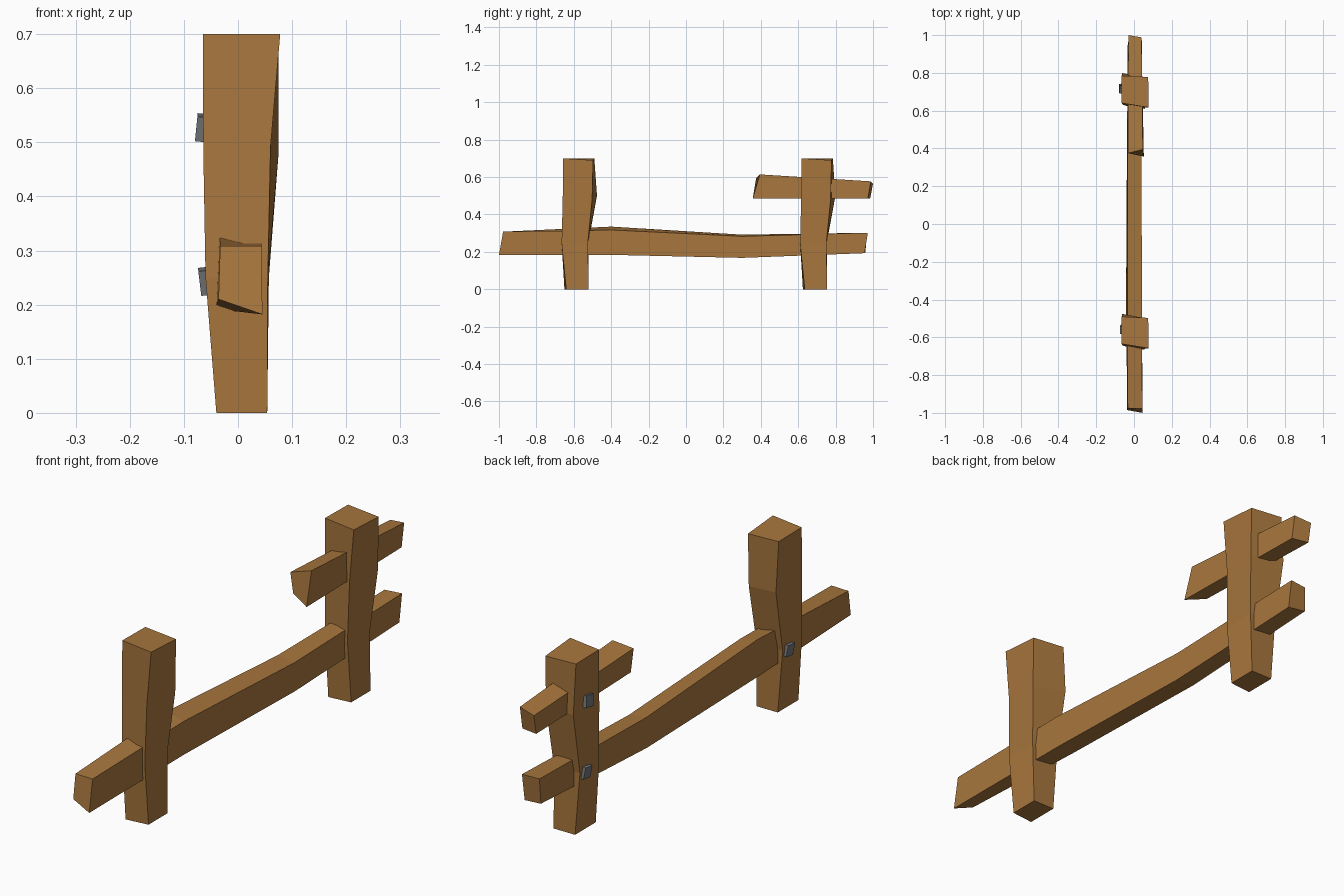
import bpy, bmesh
from mathutils import Matrix, Vector

if "Cube" in bpy.data.objects:
    bpy.data.objects.remove(bpy.data.objects["Cube"])


def material(name, rgb):
    m = bpy.data.materials.new(name)
    m.diffuse_color = (*rgb, 1)
    m.use_nodes = True
    m.node_tree.nodes["Principled BSDF"].inputs["Base Color"].default_value = m.diffuse_color
    return m


wood = material("brown wood", (0.39, 0.182, 0.047))
iron = material("grey iron", (0.17, 0.178, 0.19))


def finish(name, bm, mat):
    bmesh.ops.recalc_face_normals(bm, faces=bm.faces)
    me = bpy.data.meshes.new(name)
    bm.to_mesh(me)
    bm.free()
    me.materials.append(mat)
    ob = bpy.data.objects.new(name, me)
    bpy.context.collection.objects.link(ob)
    return ob


def beam(name, rings, mat, offset=(0, 0, 0)):
    """Loft a hand-hewn beam through four-cornered rings."""
    bm = bmesh.new()
    loops = [[bm.verts.new(Vector(p) + Vector(offset)) for p in r] for r in rings]
    for a, b in zip(loops, loops[1:]):
        for i in range(4):
            j = (i + 1) % 4
            bm.faces.new((a[i], a[j], b[j], b[i]))
    bm.faces.new(loops[0])
    bm.faces.new(loops[-1])
    return finish(name, bm, mat)


# Posts: same crooked shape, used twice
post = [
    [(-.04, -.65, 0), (.054, -.64, 0), (.054, -.52, 0), (-.04, -.52, 0)],
    [(-.06, -.643, .25), (.055, -.665, .25), (.057, -.525, .25), (-.06, -.522, .25)],
    [(-.064, -.638, .48), (.06, -.659, .49), (.075, -.502, .48), (-.063, -.476, .50)],
    [(-.065, -.635, .70), (.078, -.658, .70), (.075, -.497, .69), (-.065, -.49, .698)],
]
beam("front_post", post, wood)
beam("back_post", post, wood, (0, 1.275, 0))

# Long lower rail (corners: top left, top right, bottom right, bottom left)
beam("lower_rail", [
    [(-.033, -.975, .308), (.044, -.978, .308), (.045, -1, .182), (-.036, -.985, .21)],
    [(-.035, -.40, .335), (.042, -.40, .317), (.042, -.40, .184), (-.042, -.40, .192)],
    [(-.035, .30, .292), (.040, .30, .283), (.040, .30, .168), (-.038, .30, .172)],
    [(-.030, .965, .300), (.042, .972, .302), (.042, .955, .193), (-.033, .96, .20)],
], wood)

# Short upper rail
beam("upper_rail", [
    [(-.032, .375, .595), (.047, .395, .614), (.052, .357, .485), (-.030, .39, .505)],
    [(-.030, 1.0, .565), (.040, .988, .577), (.040, .972, .485), (-.030, .985, .487)],
], wood)

# Iron nail heads on the left side of the posts
for name, x, y, z, tilt in (("front_nail", -.062, -.557, .243, -.12),
                            ("back_lower_nail", -.062, .718, .243, -.12),
                            ("back_upper_nail", -.068, .715, .527, .1)):
    bm = bmesh.new()
    bmesh.ops.create_cube(bm, size=1, matrix=Matrix.Translation((x, y, z))
                          @ Matrix.Rotation(tilt, 4, 'Y') @ Matrix.Rotation(.15, 4, 'X')
                          @ Matrix.Diagonal((.018, .044, .046, 1)))
    finish(name, bm, iron)
